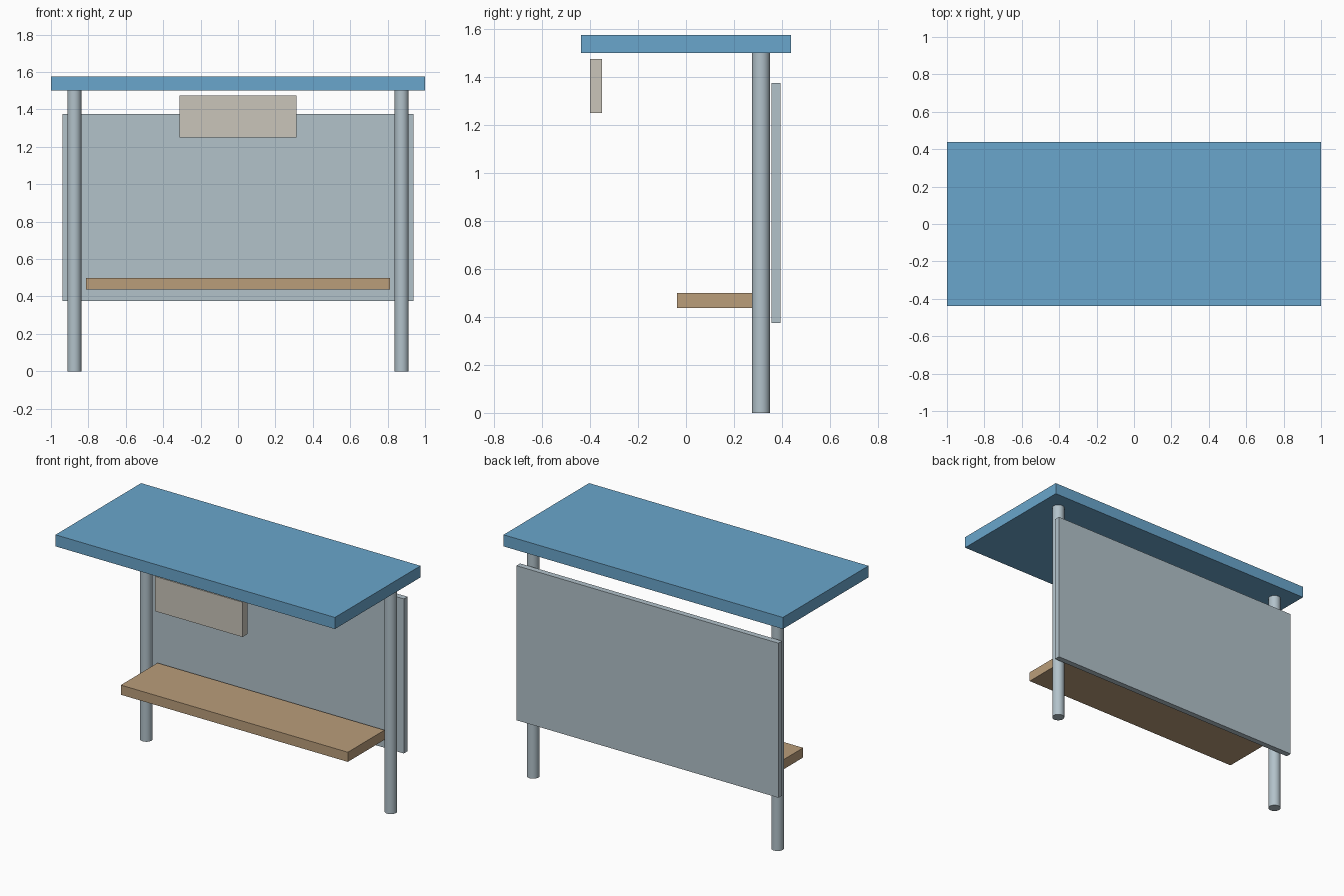
import bpy
import math

cube = bpy.data.objects.get("Cube")
if cube:
    bpy.data.objects.remove(cube, do_unlink=True)


def material(name, rgb):
    mat = bpy.data.materials.new(name)
    mat.use_nodes = True
    color = (*rgb, 1.0)
    mat.diffuse_color = color
    mat.node_tree.nodes["Principled BSDF"].inputs["Base Color"].default_value = color
    return mat


def box(name, size, center, mat):
    bpy.ops.mesh.primitive_cube_add(size=1, location=center)
    obj = bpy.context.object
    obj.name = name
    obj.scale = size
    bpy.ops.object.transform_apply(location=False, rotation=False, scale=True)
    obj.data.materials.append(mat)
    return obj


def post(name, x, mat):
    bpy.ops.mesh.primitive_cylinder_add(
        vertices=24, radius=0.0375, depth=1.5, location=(x, 0.3125, 0.75))
    obj = bpy.context.object
    obj.name = name
    obj.data.materials.append(mat)
    bpy.ops.object.shade_smooth_by_angle(angle=math.radians(40))
    return obj


blue = material("roof blue", (0.144, 0.381, 0.604))
steel = material("pale grey steel", (0.445, 0.539, 0.591))
wood = material("bench wood", (0.491, 0.337, 0.195))
cream = material("sign cream", (0.591, 0.558, 0.491))

# Flat roof slab
box("roof", (2.0, 0.875, 0.075), (0, 0, 1.5375), blue)

# Two round posts carrying the roof
for side, x in (("left", 0.875), ("right", -0.875)):
    post(side + "_post", x, steel)

# Back panel behind the posts
box("back_panel", (1.875, 0.0375, 1.0), (0, 0.375, 0.875), steel)

# Bench plank
box("bench", (1.625, 0.375, 0.0625), (0, 0.15, 0.46875), wood)

# Sign board under the front of the roof
box("sign_board", (0.625, 0.05, 0.225), (0, -0.375, 1.3625), cream)
